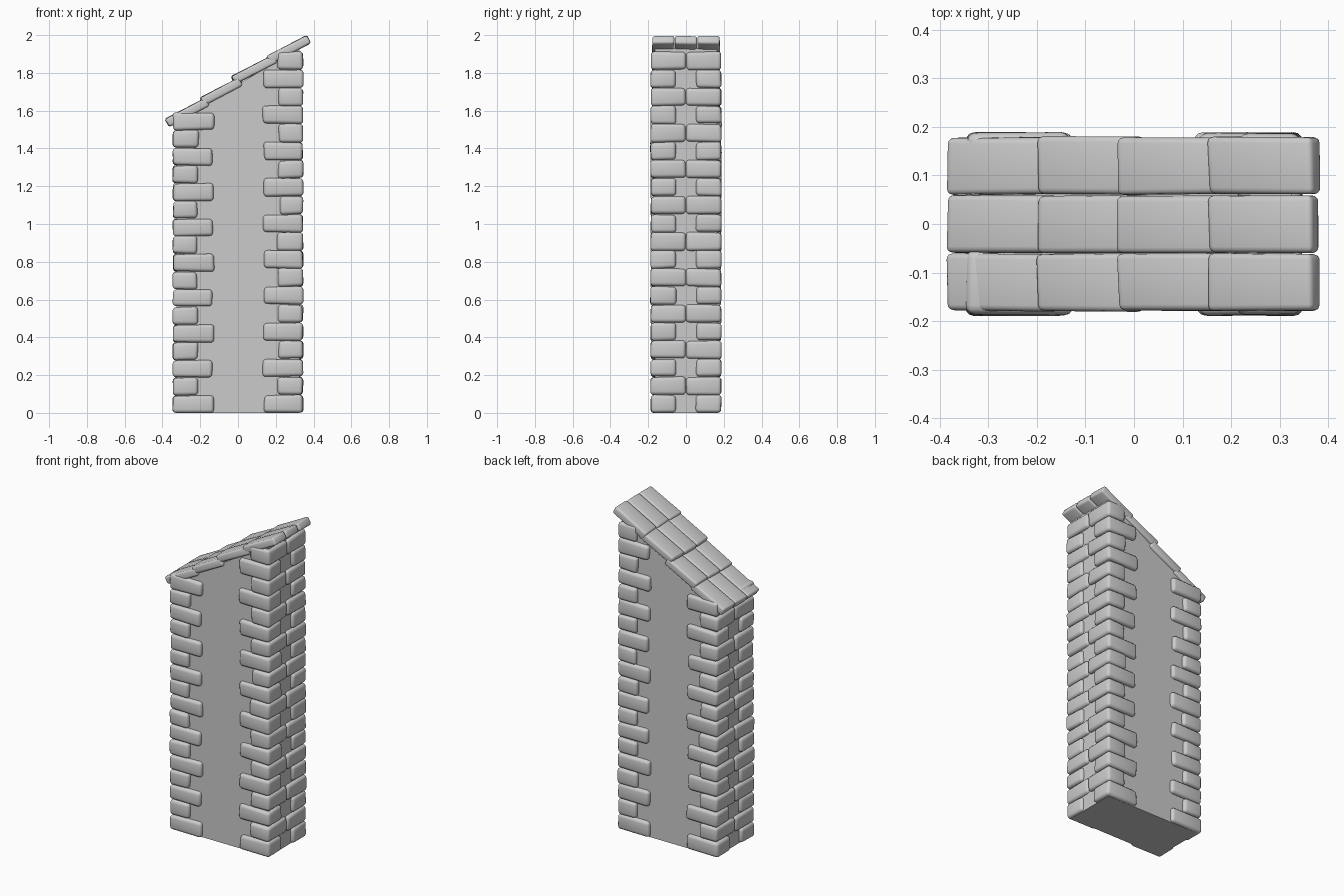
import bpy, bmesh, math, random
from mathutils import Matrix, Vector

if "Cube" in bpy.data.objects:
    bpy.data.objects.remove(bpy.data.objects["Cube"])

random.seed(7)


def finish(name, bm, bevel=0.0):
    bmesh.ops.recalc_face_normals(bm, faces=bm.faces[:])
    me = bpy.data.meshes.new(name)
    bm.to_mesh(me)
    bm.free()
    ob = bpy.data.objects.new(name, me)
    bpy.context.collection.objects.link(ob)
    if bevel:
        mod = ob.modifiers.new("rounded_edges", 'BEVEL')
        mod.width = bevel
        mod.segments = 3
        mod.limit_method = 'NONE'
        for p in me.polygons:
            p.use_smooth = True
    return ob


def stone(bm, lo, hi, jitter, frame=Matrix()):
    """Slightly irregular box between two corners, placed in a frame."""
    lo, hi = Vector(lo), Vector(hi)
    size = hi - lo
    m = Matrix.Translation((lo + hi) / 2) @ Matrix.Diagonal((*size, 1))
    verts = bmesh.ops.create_cube(bm, size=1, matrix=m)['verts']
    for v in verts:
        v.co += Vector([random.uniform(-j, j) for j in jitter])
        v.co = frame @ v.co
        v.co.z = max(v.co.z, 0.0)


# Plain wall core with a sloping top
CX, CY = 0.325, 0.165
outline = [(-CX, 0), (CX, 0), (CX, 1.93), (-CX, 1.55)]
bm = bmesh.new()
face = bm.faces.new([bm.verts.new((x, -CY, z)) for x, z in outline])
ext = bmesh.ops.extrude_face_region(bm, geom=[face])['geom']
bmesh.ops.translate(bm, vec=(0, 2 * CY, 0),
                    verts=[g for g in ext if isinstance(g, bmesh.types.BMVert)])
finish("wall_core", bm)


# Corner stones: courses alternate long along the wall / long across its end
def quoins(name, sx, rows, top):
    pitch = top / rows
    bm = bmesh.new()
    for sy in (-1, 1):
        for r in range(rows):
            if r % 2 == 0:
                x_in, y_in = 0.132 + random.uniform(-0.006, 0.006), 0.053
            else:
                x_in, y_in = 0.215 + random.uniform(-0.006, 0.006), 0.001
            xs = sorted((sx * x_in, sx * 0.344))
            ys = sorted((sy * y_in, sy * 0.187))
            stone(bm, (xs[0], ys[0], r * pitch + 0.001),
                  (xs[1], ys[1], (r + 1) * pitch - 0.001), (0.004, 0.003, 0.004))
    finish(name, bm, 0.018)


quoins("left_corner_stones", -1, 17, 1.59)
quoins("right_corner_stones", 1, 20, 1.912)

# Overlapping roof tiles: top edge start of each course, then three across
bm = bmesh.new()
for x, z, length in [(-0.387, 1.555, 0.245), (-0.202, 1.667, 0.235),
                     (-0.037, 1.780, 0.255), (0.150, 1.887, 0.240)]:
    frame = Matrix.Translation((x, 0, z)) @ Matrix.Rotation(-math.radians(27.5), 4, 'Y')
    for i in range(3):
        y0 = -0.18 + 0.12 * i
        stone(bm, (0, y0 + 0.001, -0.047), (length, y0 + 0.119, 0.001),
              (0.004, 0.002, 0.002), frame)
finish("roof_tiles", bm, 0.012)
